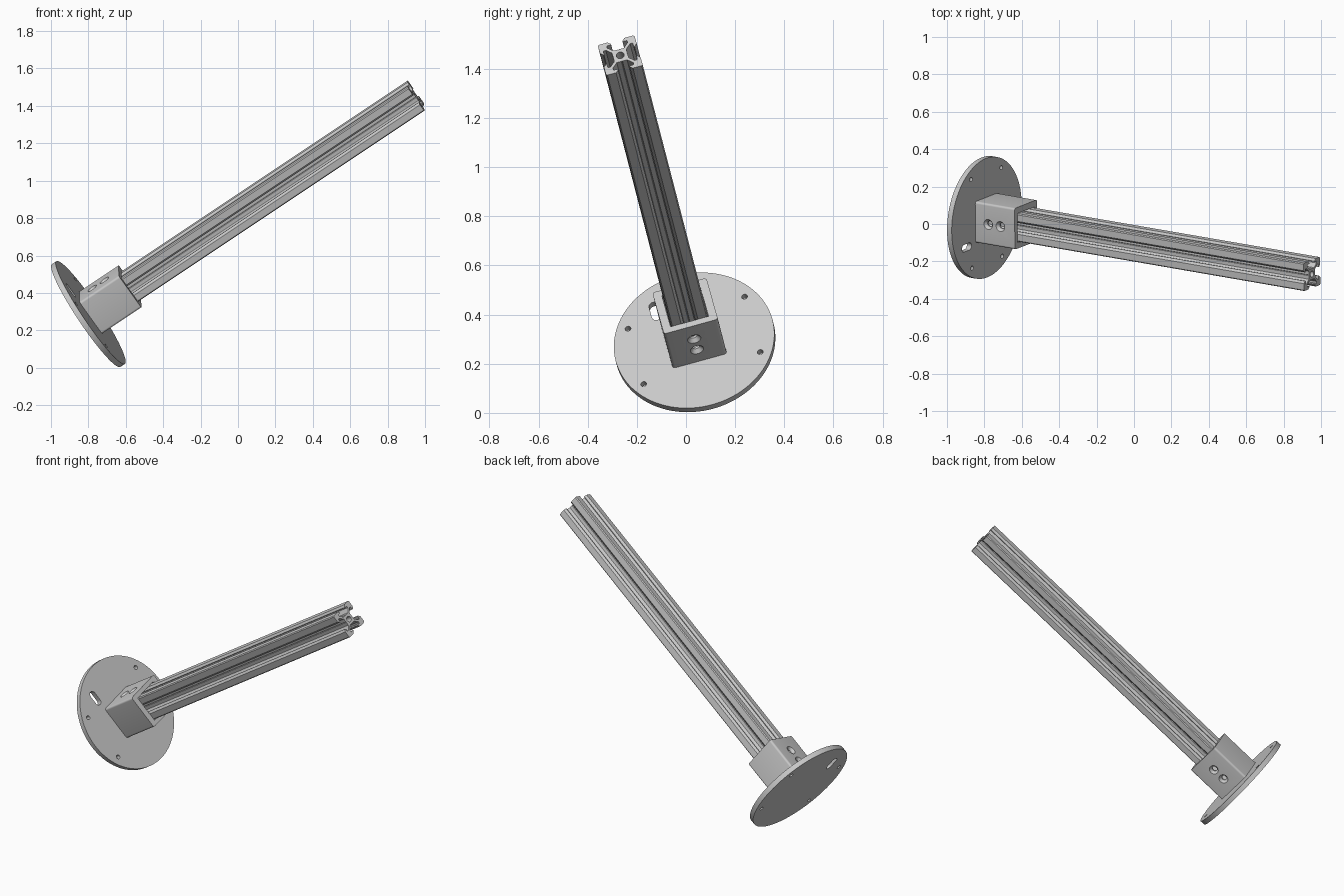
import bpy, bmesh, math
from mathutils import Matrix, Vector

cube = bpy.data.objects.get("Cube")
if cube:
    bpy.data.objects.remove(cube, do_unlink=True)

grey = bpy.data.materials.new("plain grey")
grey.use_nodes = True
grey.diffuse_color = (0.58, 0.58, 0.58, 1)
grey.node_tree.nodes["Principled BSDF"].inputs["Base Color"].default_value = (0.58, 0.58, 0.58, 1)

# Tilted frame: local z runs along the bar, local x and y across its sides
axis = Vector((1.755, -0.303, 1.17)).normalized()
side = Vector((-0.01, 0.964, 0.265))
side = (side - axis * side.dot(axis)).normalized()
up = axis.cross(side)
FRAME = Matrix((side, up, axis)).transposed().to_4x4()
FRAME.translation = (-0.80, 0.035, 0.287)


def circle(x, y, r, n=24):
    return [(x + r * math.cos(math.tau * i / n), y + r * math.sin(math.tau * i / n)) for i in range(n)]


def rounded_rect(x, y, w, h, r, n=6):
    pts = []
    for k, (sx, sy) in enumerate([(1, 1), (-1, 1), (-1, -1), (1, -1)]):
        cx, cy = x + sx * (w / 2 - r), y + sy * (h / 2 - r)
        for i in range(n + 1):
            a = math.pi / 2 * (k + i / n)
            pts.append((cx + r * math.cos(a), cy + r * math.sin(a)))
    return pts


def extrude_loops(name, loops, z0, z1):
    """Extrude an outline with holes from z0 to z1 along the tilted axis."""
    curve = bpy.data.curves.new(name, 'CURVE')
    curve.dimensions = '2D'
    curve.fill_mode = 'BOTH'
    curve.extrude = (z1 - z0) / 2
    for loop in loops:
        spline = curve.splines.new('POLY')
        spline.points.add(len(loop) - 1)
        for p, (x, y) in zip(spline.points, loop):
            p.co = (x, y, 0, 1)
        spline.use_cyclic_u = True
    temp = bpy.data.objects.new(name + "_outline", curve)
    bpy.context.collection.objects.link(temp)
    graph = bpy.context.evaluated_depsgraph_get()
    mesh = bpy.data.meshes.new_from_object(temp.evaluated_get(graph))
    bpy.data.objects.remove(temp, do_unlink=True)
    bm = bmesh.new()
    bm.from_mesh(mesh)
    bmesh.ops.remove_doubles(bm, verts=bm.verts, dist=1e-5)
    bmesh.ops.recalc_face_normals(bm, faces=bm.faces)
    bmesh.ops.translate(bm, verts=bm.verts, vec=(0, 0, (z0 + z1) / 2))
    bm.to_mesh(mesh)
    bm.free()
    return add_object(name, mesh)


def add_object(name, mesh):
    obj = bpy.data.objects.new(name, mesh)
    bpy.context.collection.objects.link(obj)
    obj.matrix_world = FRAME
    mesh.materials.clear()
    mesh.materials.append(grey)
    return obj


def smooth(obj):
    bpy.ops.object.select_all(action='DESELECT')
    obj.select_set(True)
    bpy.context.view_layer.objects.active = obj
    bpy.ops.object.shade_smooth_by_angle(angle=math.radians(30))


# Round base plate with four screw holes and a cable slot
holes = [circle(0.284 * math.cos(math.radians(a)), 0.284 * math.sin(math.radians(a)), 0.012, 16)
         for a in (30, 150, 210, 330)]
slot = rounded_rect(-0.12, 0.19, 0.04, 0.09, 0.0199)
plate = extrude_loops("base_plate", [circle(0, 0, 0.33, 96), slot] + holes, -0.015, 0.015)

# Square socket that grips the bar
socket = extrude_loops("socket", [rounded_rect(0, 0, 0.228, 0.212, 0.012),
                                  rounded_rect(0, 0, 0.16, 0.16, 0.002, 2)], 0.0145, 0.27)

# Countersunk screw holes on two opposite sides of the socket
bm = bmesh.new()
for s in (1, -1):
    for z in (0.098, 0.177):
        for r1, r2, depth, y in ((0.015, 0.015, 0.07, 0.095), (0.015, 0.029, 0.018, 0.0985)):
            place = Matrix.Translation((0, s * y, z)) @ Matrix.Rotation(-s * math.pi / 2, 4, 'X')
            bmesh.ops.create_cone(bm, cap_ends=True, segments=24, radius1=r1, radius2=r2,
                                  depth=depth, matrix=place)
mesh = bpy.data.meshes.new("screw_hole_cutter")
bm.to_mesh(mesh)
bm.free()
cutter = add_object("screw_hole_cutter", mesh)
cutter.hide_render = True
cut = socket.modifiers.new("screw_holes", 'BOOLEAN')
cut.object = cutter
cut.solver = 'EXACT'
cut.use_self = True
bpy.ops.object.select_all(action='DESELECT')
bpy.context.view_layer.objects.active = socket
socket.select_set(True)
bpy.ops.object.modifier_apply(modifier=cut.name)
bpy.data.objects.remove(cutter, do_unlink=True)

# Slotted bar: half of one side, mirrored, then turned to all four sides
half = [(-9.3, 10), (-4.6, 10), (-3.1, 8.5), (-3.1, 8), (-5.5, 8), (-5.5, 6.6), (-2.8, 3.9), (-0.3, 3.9)]
one_side = half + [(0, 3.6)] + [(-x, y) for x, y in reversed(half)]
unit = 0.155 / 20
profile = []
for k in range(4):
    turn = Matrix.Rotation(-k * math.pi / 2, 2)
    profile += [tuple(turn @ Vector(p) * unit) for p in one_side]
bar = extrude_loops("slotted_bar", [profile, circle(0, 0, 2.1 * unit)], 0.0155, 2.127)

for obj in (plate, socket, bar):
    smooth(obj)
